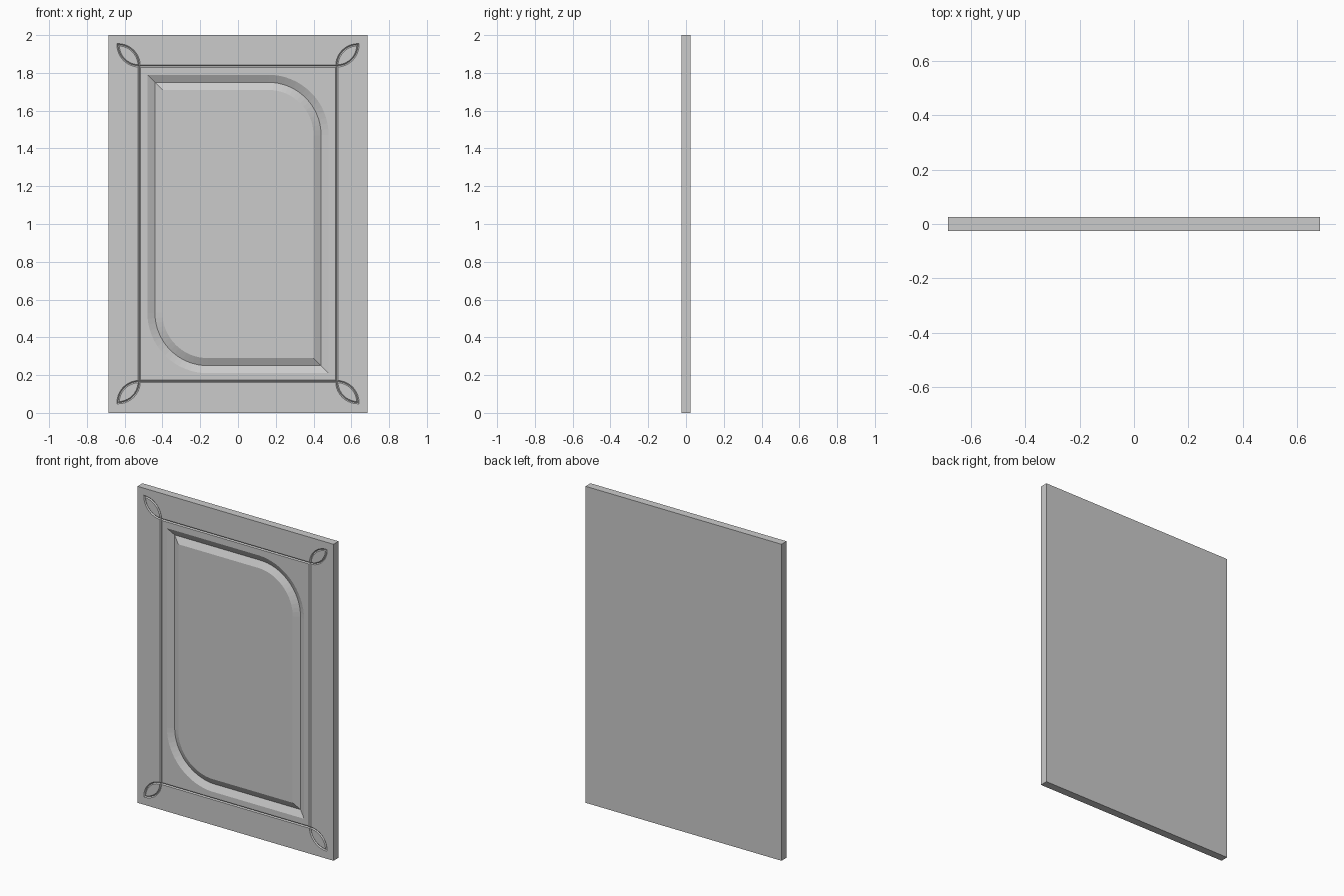
import bpy, bmesh, math
from mathutils import Vector

if "Cube" in bpy.data.objects:
    bpy.data.objects.remove(bpy.data.objects["Cube"])

W, H, T = 0.685, 2.0, 0.025   # half width, height, half thickness


def arc(cx, cz, r, a0, a1, n=16):
    return [(cx + r * math.cos(math.radians(a0 + (a1 - a0) * i / n)),
             cz + r * math.sin(math.radians(a0 + (a1 - a0) * i / n))) for i in range(n + 1)]


def offset(path, d):
    # mitred offset of a closed counter-clockwise path, outward for d > 0
    out, n = [], len(path)
    for i in range(n):
        p, q, r = (Vector(path[(i + k) % n]) for k in (-1, 0, 1))
        e1, e2 = (q - p).normalized(), (r - q).normalized()
        n1, n2 = Vector((e1.y, -e1.x)), Vector((e2.y, -e2.x))
        out.append(q + (n1 + n2) * (d / (1 + n1.dot(n2))))
    return out


def mesh_object(name, bm):
    bmesh.ops.recalc_face_normals(bm, faces=bm.faces)
    me = bpy.data.meshes.new(name)
    bm.to_mesh(me)
    bm.free()
    ob = bpy.data.objects.new(name, me)
    bpy.context.collection.objects.link(ob)
    return ob


def carve(name, path, half, depth, lift=0.002):
    # V-shaped ring cutter following a closed path on the front face
    wide = half * (1 + lift / depth)
    bm = bmesh.new()
    rings = []
    for d, y in ((wide, -T - lift), (0, -T + depth), (-wide, -T - lift)):
        rings.append([bm.verts.new((p[0], y, p[1])) for p in offset(path, d)])
    n = len(path)
    for k in range(3):
        a, b = rings[k], rings[(k + 1) % 3]
        for i in range(n):
            j = (i + 1) % n
            bm.faces.new((a[i], a[j], b[j], b[i]))
    cutter = mesh_object(name, bm)
    mod = door.modifiers.new(name, 'BOOLEAN')
    mod.operation, mod.solver, mod.object = 'DIFFERENCE', 'EXACT', cutter
    bpy.context.view_layer.objects.active = door
    bpy.ops.object.modifier_apply(modifier=name)
    bpy.data.objects.remove(cutter)


# door slab
bm = bmesh.new()
bmesh.ops.create_cube(bm, size=1)
for v in bm.verts:
    v.co = (v.co.x * 2 * W, v.co.y * 2 * T, (v.co.z + 0.5) * H)
door = mesh_object("door_panel", bm)

# wide panel groove, two opposite corners rounded
x, z0, z1, r = 0.44, 0.25, 1.75, 0.28
carve("panel_groove", [(x, z0)] + arc(x - r, z1 - r, r, 0, 90)
      + [(-x, z1)] + arc(-x + r, z0 + r, r, 180, 270), 0.04, 0.021)

# thin rectangular border line
bx, b0, b1 = 0.522, 0.167, 1.836
carve("border_groove", [(bx, b0), (bx, b1), (-bx, b1), (-bx, b0)], 0.0065, 0.006)

# leaf outline at each border corner
L = 0.112
leaf = arc(0, L, L, 270, 360, 10)[:-1] + arc(L, 0, L, 90, 180, 10)[:-1]
for sx in (1, -1):
    for sz, bz in ((1, b1), (-1, b0)):
        pts = [(sx * (bx + 0.001 + p), bz + sz * (0.001 + q)) for p, q in leaf]
        if sx * sz < 0:
            pts.reverse()
        carve("leaf_groove", pts, 0.006, 0.006)
